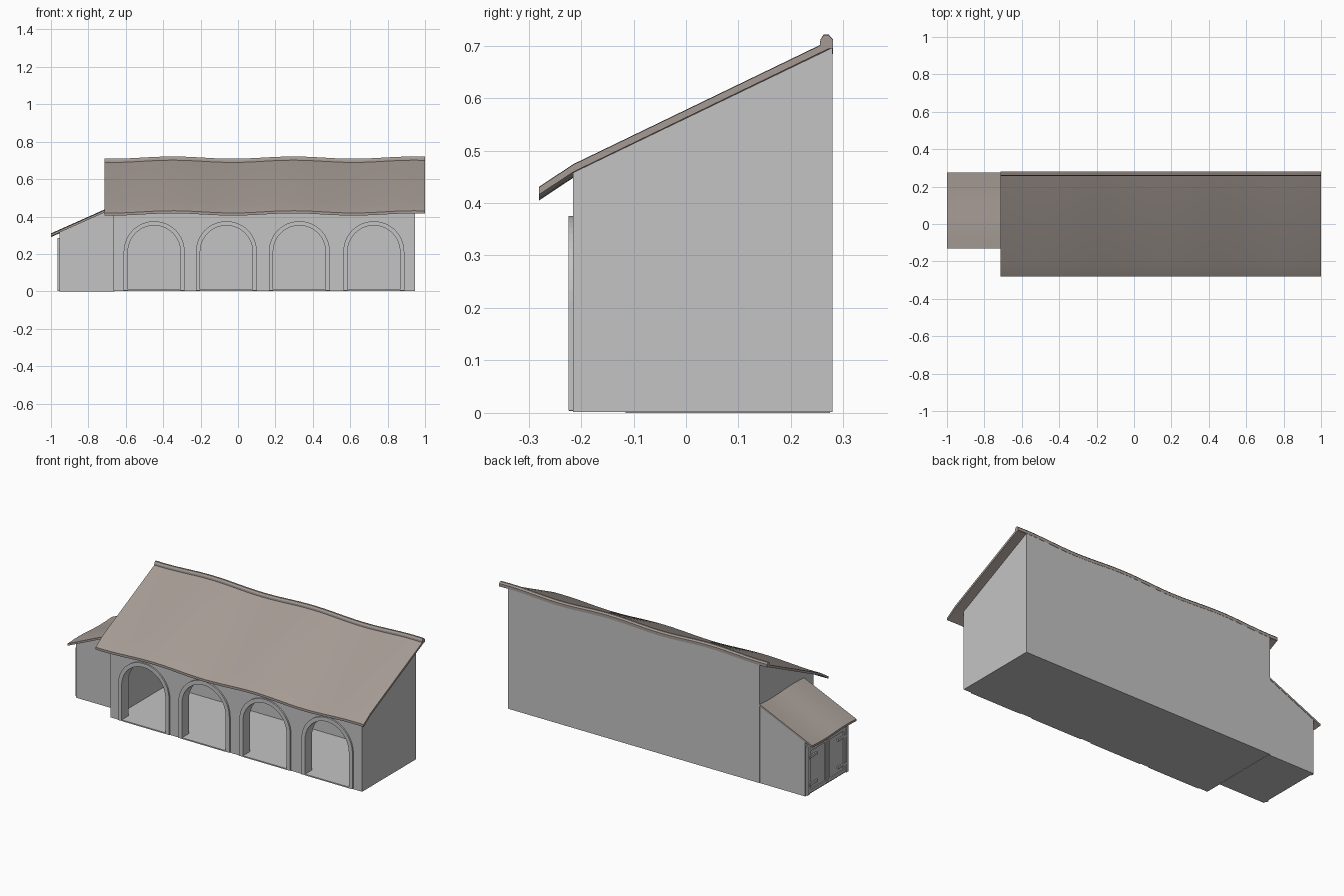
import bpy, bmesh, math
from mathutils import Vector

cube = bpy.data.objects.get("Cube")
if cube:
    bpy.data.objects.remove(cube, do_unlink=True)


def material(name, rgb):
    m = bpy.data.materials.new(name)
    m.use_nodes = True
    m.diffuse_color = (*rgb, 1)
    bsdf = next(n for n in m.node_tree.nodes if n.type == 'BSDF_PRINCIPLED')
    bsdf.inputs["Base Color"].default_value = (*rgb, 1)
    return m


GREY = material("plaster_grey", (0.55, 0.55, 0.55))
ROOF = material("weathered_tile", (0.38, 0.33, 0.30))


def finish(name, bm, mat):
    bmesh.ops.recalc_face_normals(bm, faces=bm.faces)
    me = bpy.data.meshes.new(name)
    bm.to_mesh(me)
    bm.free()
    ob = bpy.data.objects.new(name, me)
    bpy.context.collection.objects.link(ob)
    me.materials.append(mat)
    return ob


def loft(name, ring, stations, place, mat):
    """Sweep a closed cross-section through stations and cap both ends."""
    bm = bmesh.new()
    rows = [[bm.verts.new(place(a, b, s)) for a, b in ring] for s in stations]
    n = len(ring)
    for r0, r1 in zip(rows, rows[1:]):
        for i in range(n):
            j = (i + 1) % n
            bm.faces.new((r0[i], r0[j], r1[j], r1[i]))
    bm.faces.new(rows[0])
    bm.faces.new(rows[-1])
    return finish(name, bm, mat)


def box(name, lo, hi, mat=GREY, panel=None):
    ring = [(lo[1], lo[2]), (hi[1], lo[2]), (hi[1], hi[2]), (lo[1], hi[2])]
    ob = loft(name, ring, (lo[0], hi[0]), along_x, mat)
    if panel:
        # recess a panel into the -x face
        bm = bmesh.new()
        bm.from_mesh(ob.data)
        face = min(bm.faces, key=lambda f: f.calc_center_median().x)
        bmesh.ops.inset_region(bm, faces=[face], thickness=panel, depth=0)
        bmesh.ops.inset_region(bm, faces=[face], thickness=0.002, depth=-0.005)
        bm.to_mesh(ob.data)
        bm.free()
    return ob


def along_x(y, z, x):
    return Vector((x, y, z))


def along_y(x, z, y):
    return Vector((x, y, z))


def wavy_x(y, z, x):
    return Vector((x, y, z + 0.006 + 0.006 * math.cos(math.tau * (x + 0.35) / 0.645)))


def wavy_y(x, z, y):
    return Vector((x, y, z + 0.004 * math.sin(math.pi * (y + 0.13) / 0.2)))


def span(a, b, n):
    return [a + (b - a) * i / n for i in range(n + 1)]


def smooth(ob):
    bpy.ops.object.select_all(action='DESELECT')
    ob.select_set(True)
    bpy.context.view_layer.objects.active = ob
    bpy.ops.object.shade_smooth_by_angle(angle=math.radians(25))


# Hall walls: solid shed profile, hollowed and pierced by the arches
LEFT, RIGHT, FRONT, BACK = -0.665, 0.945, -0.215, 0.279
SPRING, INNER, OUTER, SILL = 0.212, 0.14, 0.163, 0.011
CENTRES = (-0.448, -0.062, 0.328, 0.726)

walls = loft("hall_walls", [(FRONT, 0.002), (BACK, 0.002), (BACK, 0.696), (FRONT, 0.458)],
             (LEFT, RIGHT), along_x, GREY)
cutters = [box("room_cutter", (LEFT + 0.025, FRONT + 0.055, SILL), (RIGHT - 0.025, BACK - 0.02, 1))]
arc = [math.pi * (1 - i / 24) for i in range(25)]
for c in CENTRES:
    outline = [(c - INNER, SILL)]
    outline += [(c + INNER * math.cos(a), SPRING + INNER * math.sin(a)) for a in arc]
    outline += [(c + INNER, SILL)]
    cutters.append(loft("arch_cutter", outline, (FRONT - 0.1, FRONT + 0.1), along_y, GREY))
for cutter in cutters:
    mod = walls.modifiers.new("opening", 'BOOLEAN')
    mod.operation = 'DIFFERENCE'
    mod.solver = 'EXACT'
    mod.object = cutter
    cutter.hide_render = True
bpy.context.view_layer.update()
evaluated = walls.evaluated_get(bpy.context.evaluated_depsgraph_get())
pierced = bpy.data.meshes.new_from_object(evaluated)
walls.modifiers.clear()
walls.data = pierced
for cutter in cutters:
    bpy.data.objects.remove(cutter, do_unlink=True)

# Raised arch surrounds with a low sill
section = [(INNER, FRONT - 0.009), (OUTER, FRONT - 0.009), (OUTER, FRONT + 0.001), (INNER, FRONT + 0.001)]
for i, c in enumerate(CENTRES, 1):
    def around(r, y, station):
        ux, uz = station
        z = 0.005 if uz is None else SPRING + r * uz
        return Vector((c + r * ux, y, z))
    path = [(-1, None)] + [(math.cos(a), math.sin(a)) for a in arc] + [(1, None)]
    loft(f"arch_surround_{i}", section, path, around, GREY)
    box(f"arch_sill_{i}", (c - INNER, FRONT - 0.008, 0.004), (c + INNER, FRONT + 0.001, SILL))

# Main roof: sagging slab with a flared eave, and its ridge cap
under = [(-0.28, 0.405), (FRONT, 0.448), (0.28, 0.687)]
ring = under + [(y, z + 0.014) for y, z in reversed(under)]
xs = span(-0.715, 1.0, 32)
smooth(loft("main_roof", ring, xs, wavy_x, ROOF))
cap = [(0.255, 0.68), (0.256, 0.699), (0.262, 0.709), (0.272, 0.709), (0.28, 0.7), (0.28, 0.684)]
smooth(loft("ridge_cap", cap, xs, wavy_x, ROOF))

# Side shed with its own lean-to roof
loft("shed_walls", [(-0.955, 0), (LEFT + 0.005, 0), (LEFT + 0.005, 0.447), (-0.955, 0.317)],
     (-0.115, 0.274), along_y, GREY)
smooth(loft("shed_roof", [(-1, 0.294), (LEFT + 0.002, 0.444), (LEFT + 0.002, 0.456), (-1, 0.306)],
            span(-0.13, 0.276, 12), wavy_y, ROOF))

# Double door on the shed end: frame, panelled leaves, straps
MID, HALF, TOP, FACE = 0.08, 0.17, 0.27, -0.955
box("door_lintel", (FACE - 0.01, MID - HALF - 0.015, TOP), (FACE + 0.002, MID + HALF + 0.015, TOP + 0.015))
for side, s in (("front", -1), ("back", 1)):
    def bounds(a, b):
        return sorted((MID + s * a, MID + s * b))
    y0, y1 = bounds(HALF, HALF + 0.015)
    box(f"{side}_door_jamb", (FACE - 0.01, y0, 0.003), (FACE + 0.002, y1, TOP))
    y0, y1 = bounds(0.003, HALF - 0.002)
    box(f"{side}_door_leaf", (FACE - 0.007, y0, 0.008), (FACE + 0.002, y1, TOP - 0.003), panel=0.025)
    for level, z in (("lower", 0.05), ("upper", 0.21)):
        y0, y1 = bounds(HALF - 0.075, HALF - 0.003)
        box(f"{side}_{level}_strap", (FACE - 0.01, y0, z), (FACE - 0.001, y1, z + 0.014))
